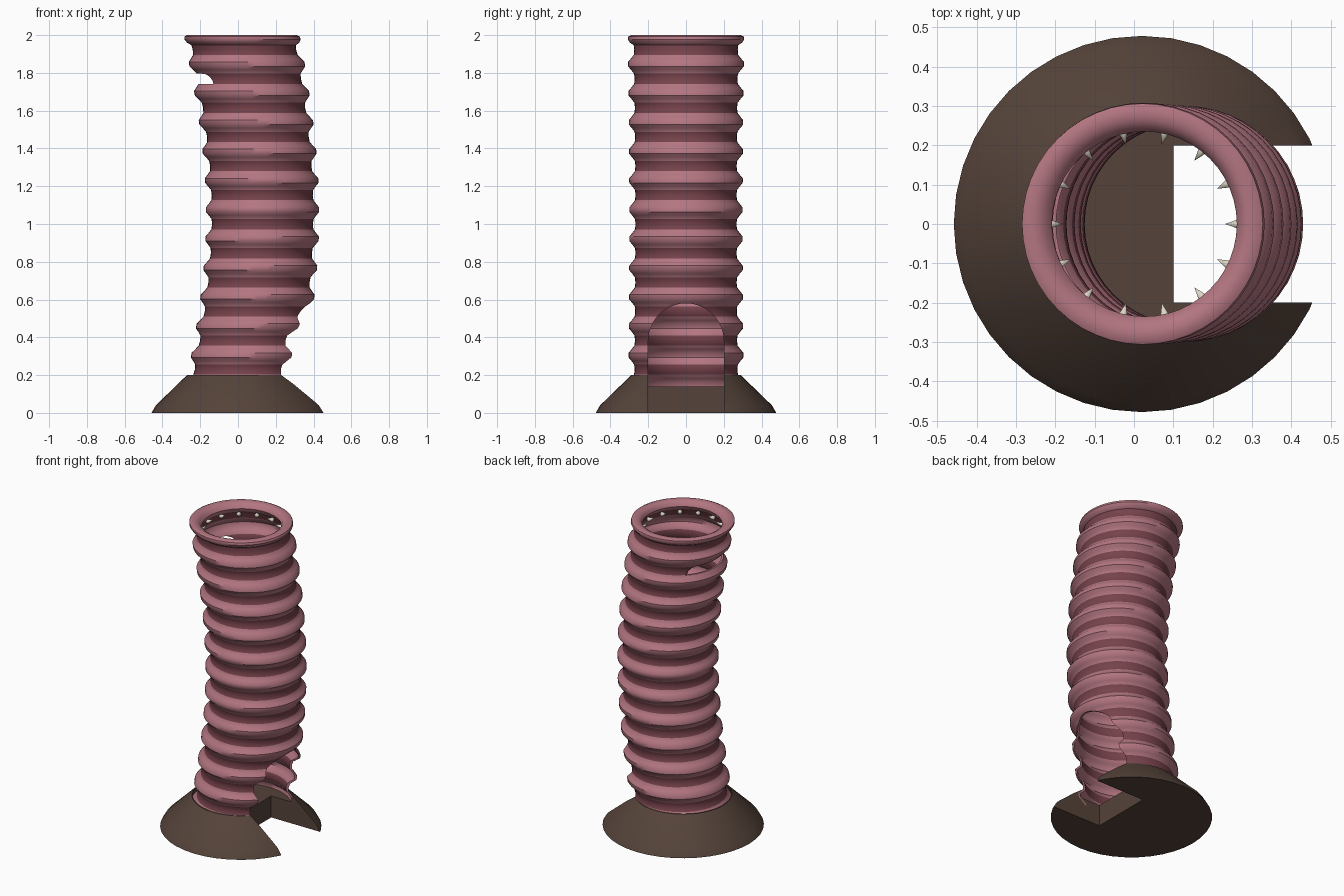
import bpy, bmesh, math
from mathutils import Vector

if "Cube" in bpy.data.objects:
    bpy.data.objects.remove(bpy.data.objects["Cube"])

SEG = 48


def mat(name, rgb):
    m = bpy.data.materials.new(name)
    m.diffuse_color = (*rgb, 1)
    m.use_nodes = True
    m.node_tree.nodes["Principled BSDF"].inputs["Base Color"].default_value = m.diffuse_color
    return m


PINK = mat("flesh_pink", (0.45, 0.18, 0.22))
DARK = mat("dark_flesh", (0.18, 0.055, 0.07))
BROWN = mat("earth_brown", (0.09, 0.056, 0.042))
BONE = mat("bone", (0.72, 0.68, 0.57))


def finish(bm, name, mats):
    bmesh.ops.recalc_face_normals(bm, faces=bm.faces)
    me = bpy.data.meshes.new(name)
    bm.to_mesh(me)
    bm.free()
    ob = bpy.data.objects.new(name, me)
    bpy.context.collection.objects.link(ob)
    for m in mats:
        me.materials.append(m)
    return ob


def ring(bm, cx, r, z, n):
    return [bm.verts.new((cx + r * math.cos(2 * math.pi * k / n),
                          r * math.sin(2 * math.pi * k / n), z)) for k in range(n)]


def bridge(bm, a, b, mi=0):
    n = len(a)
    for k in range(n):
        f = bm.faces.new((a[k], a[(k + 1) % n], b[(k + 1) % n], b[k]))
        f.material_index = mi


def prism(name, pts, lo, hi, place):
    """Closed prism from an outline; place(t, u, v) maps to x, y, z."""
    bm = bmesh.new()
    a = [bm.verts.new(place(lo, u, v)) for u, v in pts]
    b = [bm.verts.new(place(hi, u, v)) for u, v in pts]
    bridge(bm, a, b)
    bm.faces.new(a)
    bm.faces.new(b)
    ob = finish(bm, name, [])
    ob.hide_render = True
    return ob


def cut(ob, cutter):
    mod = ob.modifiers.new("cut", "BOOLEAN")
    mod.operation = "DIFFERENCE"
    mod.solver = "EXACT"
    mod.object = cutter
    bpy.context.view_layer.objects.active = ob
    bpy.ops.object.modifier_apply(modifier=mod.name)


def smooth(ob, angle):
    bpy.ops.object.select_all(action="DESELECT")
    ob.select_set(True)
    bpy.context.view_layer.objects.active = ob
    bpy.ops.object.shade_smooth_by_angle(angle=math.radians(angle))


def centre(z):
    """Sideways bow of the body."""
    return 0.02 + 0.11 * math.sin(math.pi * (z - 0.1) / 1.9)


# Ribbed hollow body: (radius, height, colour of the band that follows)
RIB = [(-0.05, 0.27, 0), (-0.03, 0.285, 0), (-0.012, 0.3, 0), (0.012, 0.3, 0),
       (0.03, 0.285, 0), (0.05, 0.27, 1), (0.077, 0.267, 1)]
wall = []
for i in range(12):
    for dz, r, c in RIB:
        z = 0.152 + 0.154 * i + dz
        wall.append((r * (1 + 0.03 * (z - 1) ** 2), z, c))
rim = [(0.277, 1.947, 0), (0.297, 1.96, 0), (0.308, 1.978, 0), (0.306, 1.992, 0),
       (0.29, 2.0, 0), (0.265, 1.997, 0), (0.246, 1.986, 0), (0.235, 1.965, 0),
       (0.245, 1.942, 1)]
inner = []
for j in range(len(wall) - 1, -1, -1):
    r, z, _ = wall[j]
    inner.append((r - 0.012, z, wall[j - 1][2] if j else 0))
profile = wall + rim + inner

bm = bmesh.new()
rings = [ring(bm, centre(z), r, z, SEG) for r, z, c in profile]
for j, (r, z, c) in enumerate(profile):
    bridge(bm, rings[j], rings[(j + 1) % len(rings)], c)
body = finish(bm, "ribbed_body", [PINK, DARK])

# Flared base with a sunken floor inside the body
bm = bmesh.new()
outline = [(0.478, 0), (0.455, 0.04), (0.29, 0.2), (0.284, 0.2), (0.304, 0.165), (0.304, 0.14)]
rings = [ring(bm, 0.02, r, z, 40) for r, z in outline]
for a, b in zip(rings, rings[1:]):
    bridge(bm, a, b)
bm.faces.new(rings[0])
bm.faces.new(rings[-1])
base = finish(bm, "flared_base", [BROWN])

# Arched doorway on the right, small bite near the top on the left
arch = [(-0.2, -0.1), (0.2, -0.1)] + [
    (0.2 * math.cos(math.pi * k / 24), 0.38 + 0.2 * math.sin(math.pi * k / 24)) for k in range(25)]
door = prism("door_cutter", arch, 0.1, 0.8, lambda t, u, v: (t, u, v))
bite_pts = [(-0.5, 1.74), (-0.13, 1.74), (-0.135, 1.76), (-0.15, 1.78), (-0.175, 1.795), (-0.5, 1.805)]
bite = prism("bite_cutter", bite_pts, -0.3, 0.3, lambda t, u, v: (u, t, v))
cut(body, door)
cut(body, bite)
cut(base, door)
for c in (door, bite):
    bpy.data.objects.remove(c)
smooth(body, 40)
smooth(base, 30)

# Ring of small teeth inside the mouth
for k in range(14):
    a = 2 * math.pi * k / 14
    out = Vector((math.cos(a), math.sin(a), 0))
    d = (-out + Vector((0, 0, 0.5))).normalized()
    bpy.ops.mesh.primitive_cone_add(vertices=12, radius1=0.014, radius2=0, depth=0.045)
    t = bpy.context.object
    t.name = f"tooth_{k + 1}"
    t.rotation_euler = d.to_track_quat("Z", "Y").to_euler()
    t.location = Vector((0.025, 0, 1.935)) + out * 0.226
    t.data.materials.append(BONE)
    smooth(t, 50)
